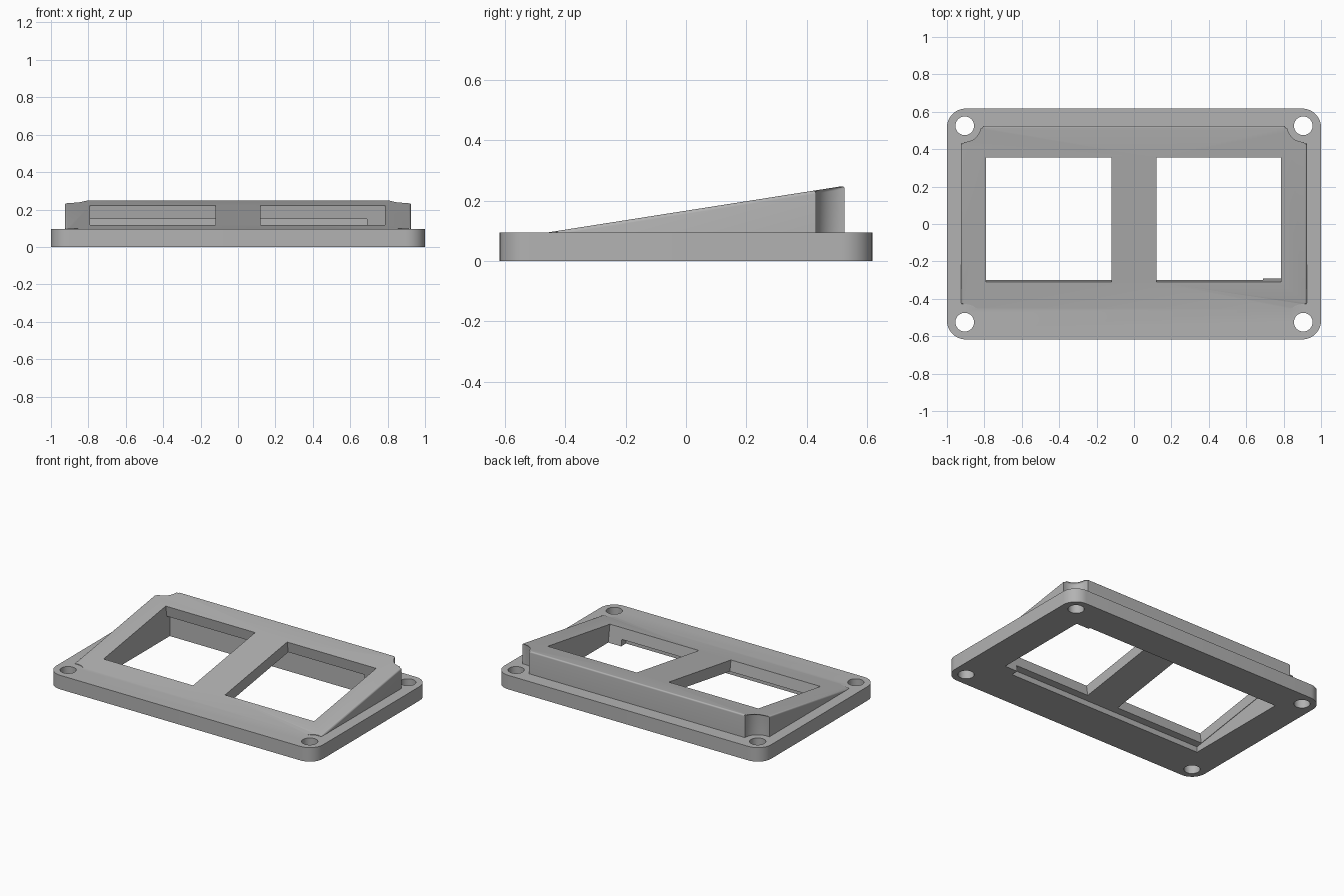
import bpy, bmesh
from math import cos, sin, pi, radians
from mathutils import Vector

cube = bpy.data.objects.get("Cube")
if cube:
    bpy.data.objects.remove(cube, do_unlink=True)

grey = bpy.data.materials.new("plain grey")
grey.use_nodes = True
grey.diffuse_color = (0.45, 0.45, 0.45, 1)
grey.node_tree.nodes["Principled BSDF"].inputs["Base Color"].default_value = (0.45, 0.45, 0.45, 1)

SLOPE, PLATE_TOP = 0.157, 0.095
HOLE_X, HOLE_Y = 0.905, 0.525


def slope_z(y):
    return PLATE_TOP + SLOPE * (y + 0.455)


def arc(cx, cy, r, a0, a1, n=10):
    angles = [radians(a0 + (a1 - a0) * i / n) for i in range(n + 1)]
    return [(cx + r * cos(a), cy + r * sin(a)) for a in angles]


def prism(name, bottom, top, rim=0.0):
    """Solid between two matching loops, with an optional rounded top rim."""
    bm = bmesh.new()
    lo = [bm.verts.new(p) for p in bottom]
    hi = [bm.verts.new(p) for p in top]
    bm.faces.new(lo[::-1])
    cap = bm.faces.new(hi)
    n = len(lo)
    for i in range(n):
        j = (i + 1) % n
        bm.faces.new((lo[i], lo[j], hi[j], hi[i]))
    if rim:
        bmesh.ops.bevel(bm, geom=list(cap.edges), offset=rim, segments=6,
                        profile=0.5, affect='EDGES', clamp_overlap=True)
    bmesh.ops.recalc_face_normals(bm, faces=bm.faces)
    mesh = bpy.data.meshes.new(name)
    bm.to_mesh(mesh)
    bm.free()
    mesh.materials.append(grey)
    obj = bpy.data.objects.new(name, mesh)
    bpy.context.collection.objects.link(obj)
    return obj


def side_prism(name, profile, x0, x1):
    """Extrude a (y, z) profile along x."""
    return prism(name, [(x0, y, z) for y, z in profile], [(x1, y, z) for y, z in profile])


def combine(target, tool, operation):
    mod = target.modifiers.new(operation.title(), 'BOOLEAN')
    mod.operation, mod.solver, mod.object = operation, 'EXACT', tool
    bpy.context.view_layer.objects.active = target
    bpy.ops.object.modifier_apply(modifier=mod.name)
    bpy.data.objects.remove(tool, do_unlink=True)


# Base plate with rounded corners and a rounded top edge
r, px, py = 0.1, 0.9, 0.517
outline = (arc(px, py, r, 0, 90) + arc(-px, py, r, 90, 180)
           + arc(-px, -py, r, 180, 270) + arc(px, -py, r, 270, 360))
frame = prism("sloped_frame", [(x, y, 0) for x, y in outline],
              [(x, y, PLATE_TOP) for x, y in outline], rim=0.045)

# Sloped wedge with a scooped clearance at every screw hole
front, back, side, scoop = -0.5, 0.525, 0.925, 0.097
right_half = ([(HOLE_X - scoop * cos(radians(15)), front)]
              + arc(HOLE_X, -HOLE_Y, scoop, 160, 78)
              + arc(HOLE_X, HOLE_Y, scoop, 282, 180))
outline = right_half + [(-x, y) for x, y in reversed(right_half)]
wedge = prism("wedge", [(x, y, 0.03) for x, y in outline],
              [(x, y, slope_z(y)) for x, y in outline], rim=0.02)
combine(frame, wedge, 'UNION')

# Underside pocket, following the slope
pocket_y = (-0.343, 0.403)
thickness = 0.075
profile = [(pocket_y[0], -0.1), (pocket_y[1], -0.1),
           (pocket_y[1], slope_z(pocket_y[1]) - thickness),
           (pocket_y[0], slope_z(pocket_y[0]) - thickness)]
combine(frame, side_prism("pocket_cutter", profile, -0.793, 0.69), 'DIFFERENCE')

# Two windows cut square to the slope
def below(y, h):
    return (y + SLOPE * h, slope_z(y) - h)


profile = [below(-0.31, 0.4), below(0.355, 0.4), below(0.355, -0.1), below(-0.31, -0.1)]
for x0, x1 in ((-0.79, -0.12), (0.12, 0.787)):
    combine(frame, side_prism("window_cutter", profile, x0, x1), 'DIFFERENCE')

# Screw holes
for sx in (-1, 1):
    for sy in (-1, 1):
        ring = arc(sx * HOLE_X, sy * HOLE_Y, 0.05, 0, 360, 32)[:-1]
        hole = prism("hole_cutter", [(x, y, -0.1) for x, y in ring],
                     [(x, y, 0.4) for x, y in ring])
        combine(frame, hole, 'DIFFERENCE')

# Smooth the rounded edges and keep the sharp ones
bpy.ops.object.select_all(action='DESELECT')
frame.select_set(True)
bpy.context.view_layer.objects.active = frame
bpy.ops.object.shade_smooth_by_angle(angle=radians(30))
